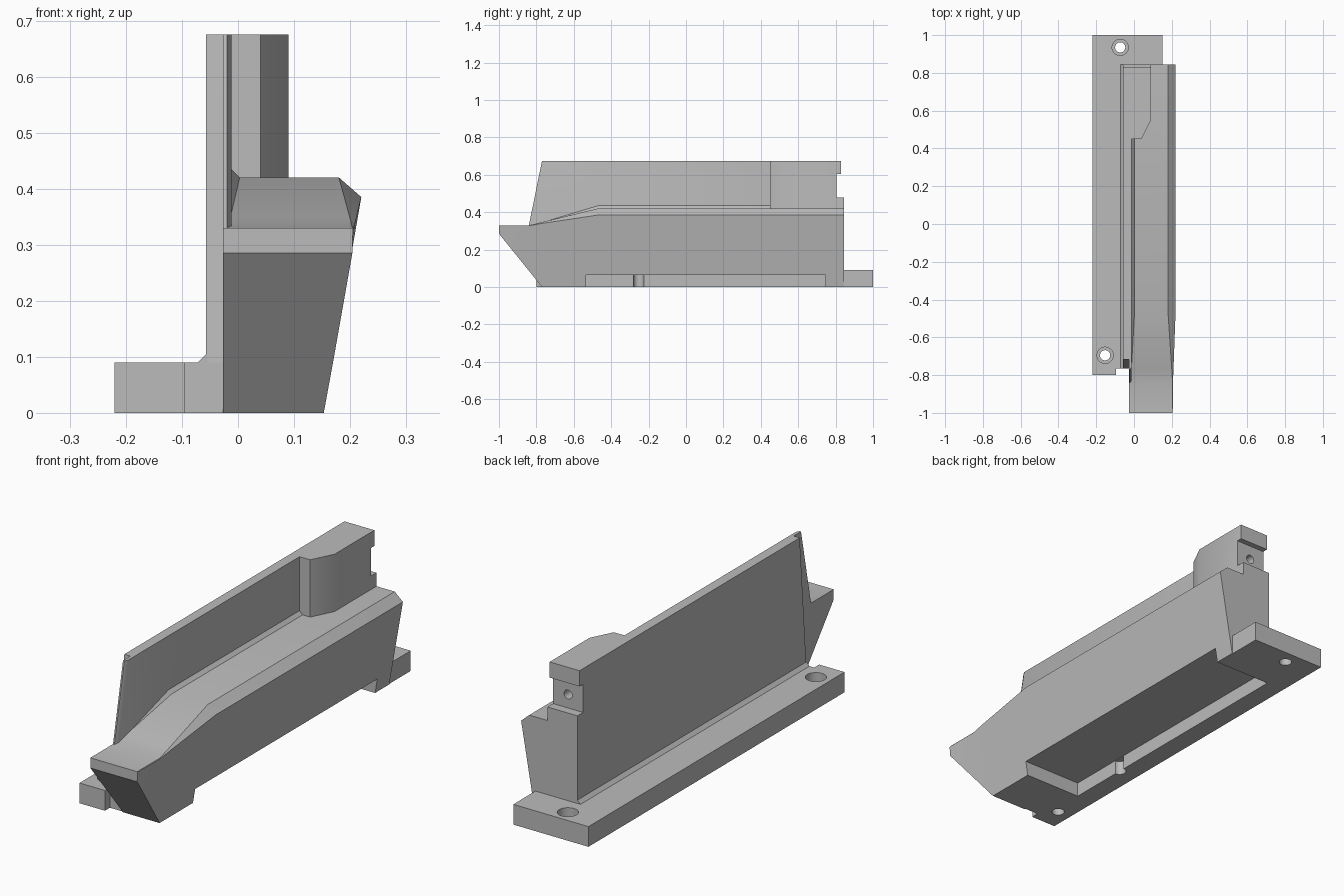
import bpy, bmesh, math
from mathutils import Vector

cube = bpy.data.objects.get("Cube")
if cube:
    bpy.data.objects.remove(cube)

grey = bpy.data.materials.new("plain_grey")
grey.use_nodes = True
grey.diffuse_color = (0.5, 0.5, 0.5, 1)
grey.node_tree.nodes["Principled BSDF"].inputs["Base Color"].default_value = (0.5, 0.5, 0.5, 1)


def loft(name, rings):
    """Skin a row of matching point rings and cap both ends."""
    bm = bmesh.new()
    rows = [[bm.verts.new(p) for p in ring] for ring in rings]
    for a, b in zip(rows, rows[1:]):
        for i in range(len(a)):
            j = (i + 1) % len(a)
            bm.faces.new((a[i], a[j], b[j], b[i]))
    bm.faces.new(rows[0])
    bm.faces.new(rows[-1])
    bmesh.ops.recalc_face_normals(bm, faces=bm.faces)
    mesh = bpy.data.meshes.new(name)
    bm.to_mesh(mesh)
    bm.free()
    mesh.materials.append(grey)
    obj = bpy.data.objects.new(name, mesh)
    bpy.context.collection.objects.link(obj)
    return obj


def prism(name, axis, outline, lo, hi):
    """Extrude a 2D outline along x, y or z."""
    place = {"x": lambda a, b, t: (t, a, b),
             "y": lambda a, b, t: (a, t, b),
             "z": lambda a, b, t: (a, b, t)}[axis]
    return loft(name, [[place(a, b, t) for a, b in outline] for t in (lo, hi)])


def box(name, x, y, z):
    return prism(name, "z", [(x[0], y[0]), (x[1], y[0]), (x[1], y[1]), (x[0], y[1])], *z)


def rod(name, axis, a, b, r, lo, hi):
    turns = [math.tau * i / 32 for i in range(32)]
    return prism(name, axis, [(a + r * math.cos(t), b + r * math.sin(t)) for t in turns], lo, hi)


def cut(obj, cutters):
    for c in cutters:
        c.hide_render = True
        mod = obj.modifiers.new("cut", "BOOLEAN")
        mod.operation, mod.solver, mod.object = "DIFFERENCE", "EXACT", c
        bpy.context.view_layer.objects.active = obj
        bpy.ops.object.modifier_apply(modifier=mod.name)


# Base plate with a stepped front edge
base = prism("base_plate", "z", [(-0.22, -0.8), (-0.095, -0.8), (-0.095, -0.765),
                                 (0.15, -0.765), (0.15, 1), (-0.22, 1)], 0, 0.09)

# Main body: constant section that tapers into the nose
sections = [(0.845, 0, 0.153, 0.22, 0.385, 0.18, 0.42),
            (-0.47, 0, 0.153, 0.22, 0.385, 0.18, 0.42),
            (-0.77, 0, 0.153, 0.209, 0.34, 0.2, 0.347),
            (-0.84, 0.087, 0.169, 0.206, 0.328, 0.204, 0.33),
            (-1, 0.285, 0.204, 0.205, 0.328, 0.204, 0.33)]
body = loft("main_body", [[(-0.027, y, low), (foot, y, low), (side, y, mid), (edge, y, top), (-0.027, y, top)]
                          for y, low, foot, side, mid, edge, top in sections])

# Tall wall, its inner blade and the chamfers along their feet
wall = prism("tall_wall", "x", [(-0.765, 0.08), (0.845, 0.08), (0.845, 0.675),
                                (-0.718, 0.675), (-0.763, 0.105)], -0.057, -0.027)
blade = loft("inner_blade", [[(x, front - 0.07, 0.3), (x, front - 0.07, 0.33), (x, front, 0.675),
                              (x, 0.5, 0.675), (x, 0.5, 0.3)]
                             for x, front in ((-0.027, -0.77), (-0.02, -0.77), (-0.012, -0.755))])
wall_foot = prism("wall_foot_chamfer", "y", [(-0.072, 0.09), (-0.057, 0.105), (-0.05, 0.085)], -0.765, 0.845)
blade_foot = loft("blade_foot_chamfer", [[(x, y, z + d), (x + w, y, z), (x, y, z - d)]
                                         for y, x, z, w, d in ((0.46, -0.012, 0.42, 0.015, 0.015),
                                                               (-0.47, -0.012, 0.42, 0.015, 0.015),
                                                               (-0.84, -0.02, 0.33, 0.002, 0.002))])

# Rear block
block = prism("rear_block", "z", [(-0.027, 0.45), (0.04, 0.45), (0.09, 0.55), (0.09, 0.845), (-0.027, 0.845)],
              0.4, 0.675)

# Underside recess with its round notch
recess = box("recess_cutter", (-0.13, 0.3), (-0.535, 0.745), (-0.1, 0.065))
notch = rod("notch_cutter", "z", -0.13, -0.253, 0.028, -0.1, 0.064)
# Stepped rear edge of the block and wall
top_step = box("top_step_cutter", (-0.2, 0.2), (0.83, 1), (0.59, 0.8))
rear_slot = box("rear_slot_cutter", (-0.2, 0.2), (0.805, 1), (0.48, 0.605))
pin_hole = rod("pin_hole_cutter", "y", 0.017, 0.54, 0.02, 0.7, 1)
# Counterbored mounting holes
holes = []
for x, y in ((-0.073, 0.935), (-0.153, -0.695)):
    holes += [rod("bolt_hole_cutter", "z", x, y, 0.027, -0.1, 0.2),
              rod("counterbore_cutter", "z", x, y, 0.043, 0.04, 0.2)]

cut(base, [recess, notch] + holes)
cut(body, [recess])
cut(wall, [top_step, rear_slot])
cut(block, [top_step, rear_slot, pin_hole])
for c in [recess, notch, top_step, rear_slot, pin_hole] + holes:
    bpy.data.objects.remove(c)

# Smooth shading with sharp edges kept
bpy.ops.object.select_all(action="DESELECT")
for part in (base, body, wall, blade, wall_foot, blade_foot, block):
    part.select_set(True)
bpy.context.view_layer.objects.active = base
bpy.ops.object.shade_smooth_by_angle(angle=math.radians(30))
